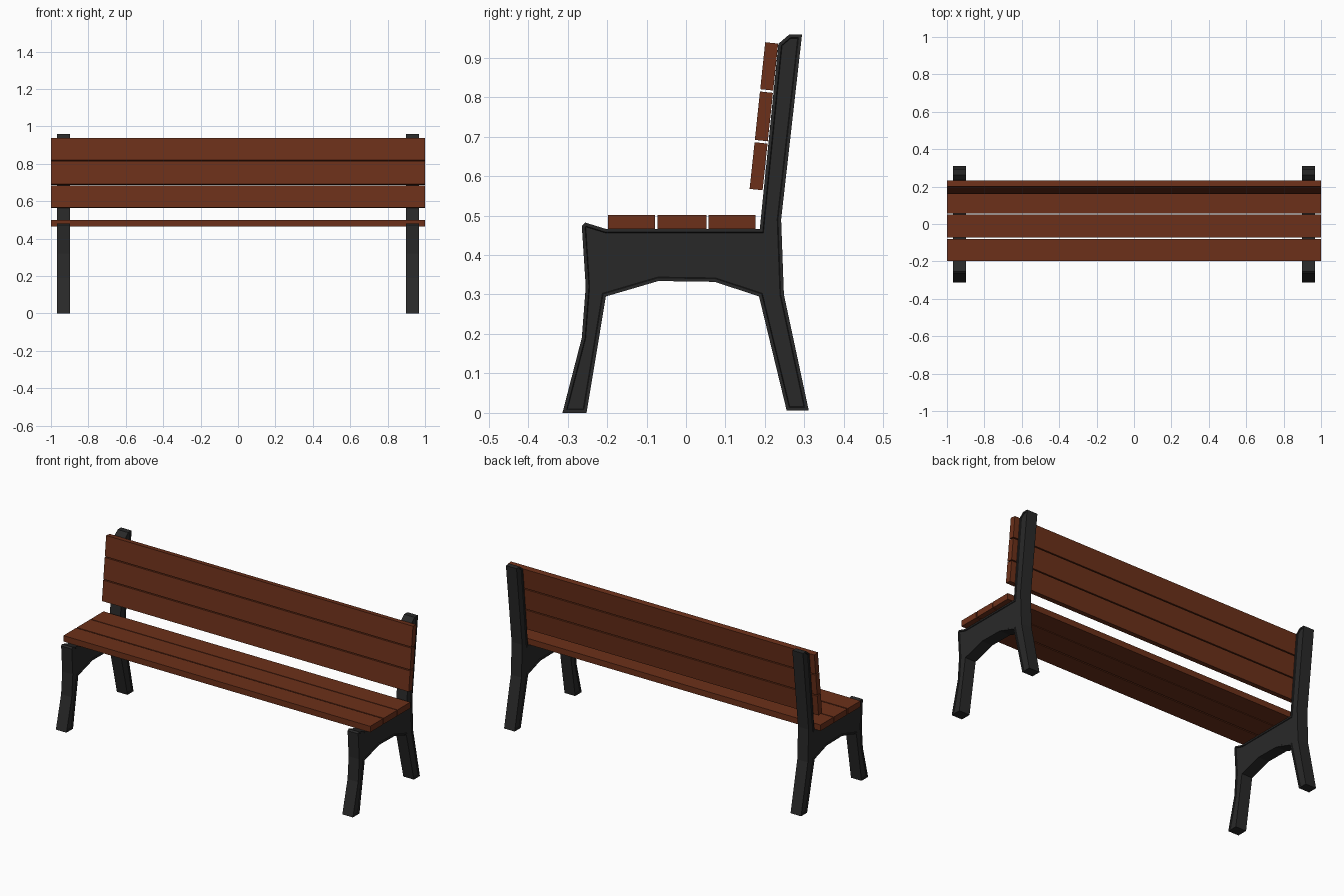
import bpy, bmesh
from math import atan2
from mathutils import Matrix, Vector

if "Cube" in bpy.data.objects:
    bpy.data.objects.remove(bpy.data.objects["Cube"])


def material(name, color):
    m = bpy.data.materials.new(name)
    m.diffuse_color = color
    m.use_nodes = True
    m.node_tree.nodes["Principled BSDF"].inputs["Base Color"].default_value = m.diffuse_color
    return m


wood = material("wood", (0.15, 0.03, 0.01, 1))
iron = material("dark_iron", (0.022, 0.022, 0.022, 1))


def add_object(name, bm, mat):
    bmesh.ops.recalc_face_normals(bm, faces=bm.faces[:])
    me = bpy.data.meshes.new(name)
    bm.to_mesh(me)
    bm.free()
    me.materials.append(mat)
    ob = bpy.data.objects.new(name, me)
    bpy.context.collection.objects.link(ob)
    return ob


# Side frame: legs, arch, seat rail and back post as one (y, z) outline
outline = [
    (-0.313, 0), (-0.252, 0), (-0.203, 0.295), (-0.07, 0.334), (0.073, 0.332),
    (0.185, 0.295), (0.255, 0.006), (0.311, 0.006), (0.248, 0.30), (0.241, 0.49),
    (0.294, 0.959), (0.262, 0.959), (0.234, 0.935), (0.187, 0.466),
    (-0.203, 0.466), (-0.255, 0.482), (-0.264, 0.474), (-0.254, 0.32), (-0.264, 0.19),
]
X_IN, X_OUT = 0.899, 0.968
bm = bmesh.new()
face = bm.faces.new([bm.verts.new((X_IN, y, z)) for y, z in outline])
ext = bmesh.ops.extrude_face_region(bm, geom=[face], use_keep_orig=True)
bmesh.ops.translate(bm, vec=(X_OUT - X_IN, 0, 0),
                    verts=[g for g in ext["geom"] if isinstance(g, bmesh.types.BMVert)])
bmesh.ops.recalc_face_normals(bm, faces=bm.faces[:])

# Shallow recessed panel inside a rim on both faces of the frame
panels = [f for f in bm.faces if len(f.verts) == len(outline)]
bmesh.ops.inset_region(bm, faces=panels, thickness=0.008, use_even_offset=True)
bmesh.ops.inset_region(bm, faces=panels, thickness=0.002, depth=-0.004, use_even_offset=True)
frame = add_object("side_frames", bm, iron)
mirror = frame.modifiers.new("mirror", "MIRROR")
mirror.use_axis[0] = True


# Slat whose cross-section starts at one (y, z) corner, runs to another, and has a thickness
def slat(name, start, end, thickness):
    a, b = Vector((0, *start)), Vector((0, *end))
    run = b - a
    normal = Vector((1, 0, 0)).cross(run).normalized() * thickness
    angle = atan2(run.z, run.y)
    bm = bmesh.new()
    bmesh.ops.create_cube(bm, size=1, matrix=Matrix.Translation((a + b + normal) / 2)
                          @ Matrix.Rotation(angle, 4, "X")
                          @ Matrix.Diagonal((2, run.length, thickness, 1)))
    add_object(name, bm, wood)


# Seat slats
for i, (y0, y1) in enumerate([(-0.197, -0.079), (-0.072, 0.052), (0.057, 0.176)]):
    slat(f"seat_slat_{i + 1}", (y0, 0.466), (y1, 0.466), 0.035)

# Backrest slats, along the leaning rear line of the backrest
low, high = Vector((0.194, 0.564)), Vector((0.2335, 0.9355))
for i, (t0, t1) in enumerate([(0, 0.318), (0.334, 0.664), (0.680, 1)]):
    slat(f"back_slat_{i + 1}", low.lerp(high, t0), low.lerp(high, t1), 0.033)
